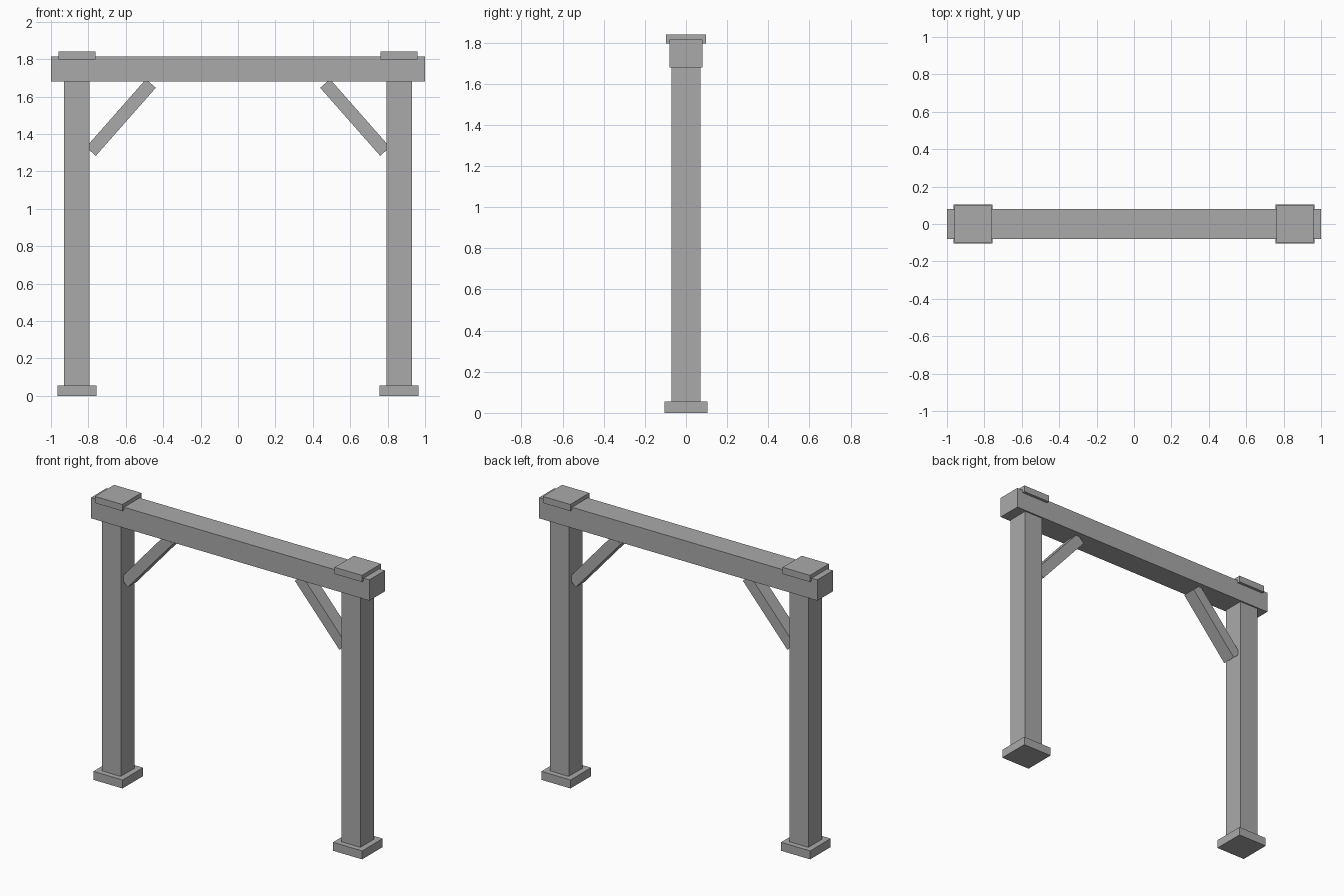
import bpy
import math

cube = bpy.data.objects.get("Cube")
if cube:
    bpy.data.objects.remove(cube, do_unlink=True)

# Single flat colour
grey = bpy.data.materials.new("plain_grey")
grey.use_nodes = True
colour = (0.4, 0.4, 0.4, 1.0)
grey.diffuse_color = colour
grey.node_tree.nodes["Principled BSDF"].inputs["Base Color"].default_value = colour


def box(name, size, centre, tilt=0.0):
    """Add a flat-shaded box, tilted about the y axis."""
    bpy.ops.mesh.primitive_cube_add(size=1, location=centre)
    obj = bpy.context.object
    obj.name = name
    obj.scale = size
    bpy.ops.object.transform_apply(location=False, rotation=False, scale=True)
    obj.rotation_euler.y = tilt
    obj.data.materials.append(grey)
    return obj


def upright(name, x, width, depth, bottom, top):
    """Add a box given by its bottom and top heights."""
    return box(name, (width, depth, top - bottom), (x, 0, (bottom + top) / 2))


# Crossbeam
upright("crossbeam", 0, 2.0, 0.16, 1.68, 1.815)

# Posts with footings, caps and diagonal braces
post_x = 0.861
brace_angle = math.atan2(0.364, 0.321)
for side, sign in (("left", 1), ("right", -1)):
    x = sign * post_x
    upright(side + "_footing", x, 0.21, 0.21, 0, 0.055)
    upright(side + "_post", x, 0.136, 0.14, 0.055, 1.68)
    upright(side + "_cap", x, 0.196, 0.196, 1.797, 1.84)
    box(side + "_brace", (0.485, 0.09, 0.07), (sign * 0.626, 0, 1.488),
        sign * brace_angle)
